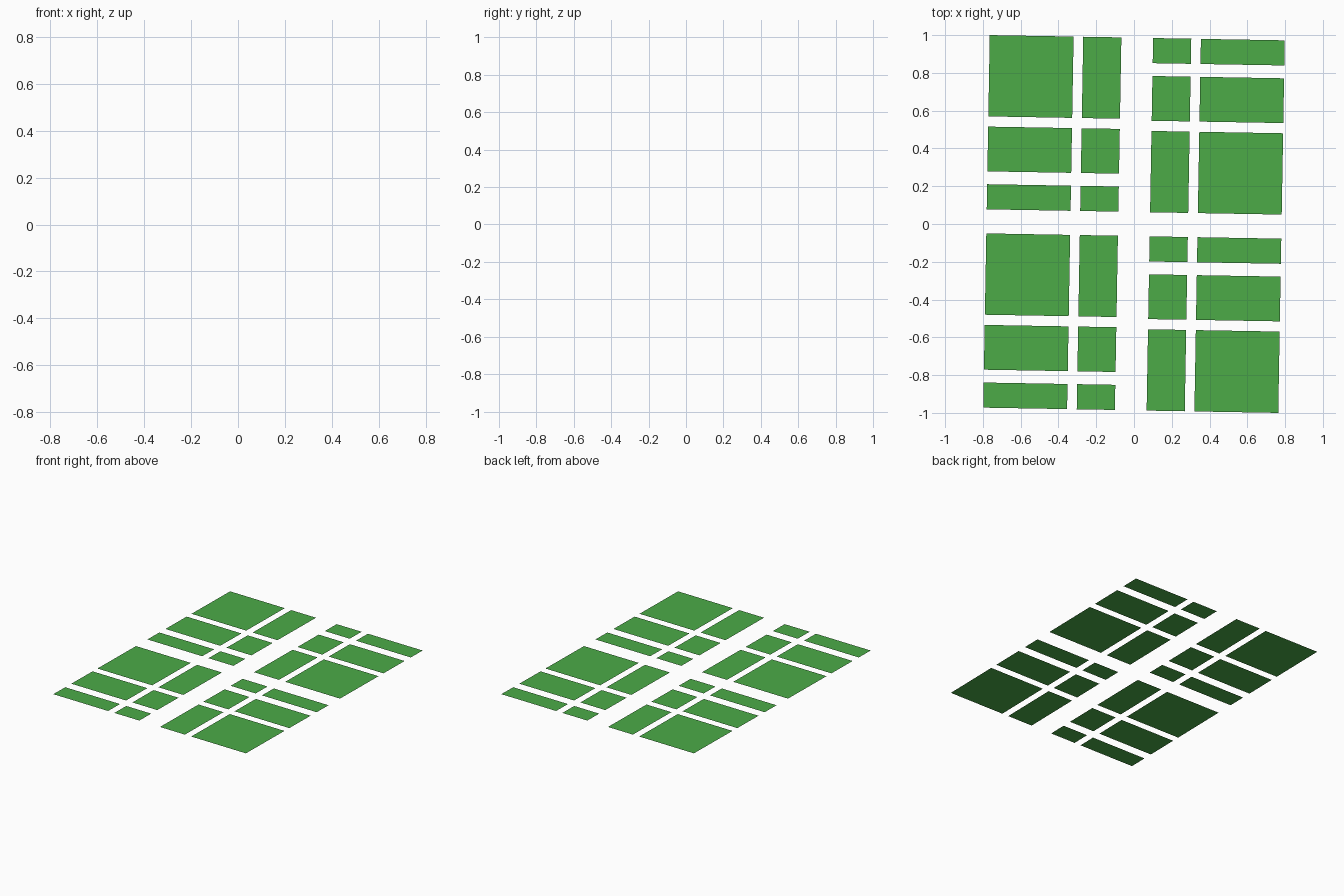
import bpy, math

if "Cube" in bpy.data.objects:
    bpy.data.objects.remove(bpy.data.objects["Cube"])

green = bpy.data.materials.new("field_green")
green.diffuse_color = (0.072, 0.407, 0.064, 1)
green.use_nodes = True
green.node_tree.nodes["Principled BSDF"].inputs["Base Color"].default_value = green.diffuse_color

# The whole layout is turned by one degree
TURN = math.radians(-1.0)
C, S = math.cos(TURN), math.sin(TURN)


def panel(name, x0, x1, y0, y1):
    """Flat rectangular panel on the ground, facing up."""
    corners = [(x0, y0), (x1, y0), (x1, y1), (x0, y1)]
    mesh = bpy.data.meshes.new(name)
    mesh.from_pydata([(x * C - y * S, x * S + y * C, 0) for x, y in corners],
                     [], [(0, 1, 2, 3)])
    mesh.materials.append(green)
    obj = bpy.data.objects.new(name, mesh)
    bpy.context.collection.objects.link(obj)


columns = [(-0.781, -0.337), (-0.286, -0.084)]              # wide, narrow
rows = [(0.556, 0.9865), (0.265, 0.502), (0.064, 0.197)]    # tall, medium, short
PERIOD = 1.05

# Left half, plus the right half as its half-turn copy
for block in range(2):
    for x0, x1 in columns:
        for y0, y1 in rows:
            a, b = y0 - block * PERIOD, y1 - block * PERIOD
            panel("left_panel", x0, x1, a, b)
            panel("right_panel", -x1, -x0, -b, -a)
